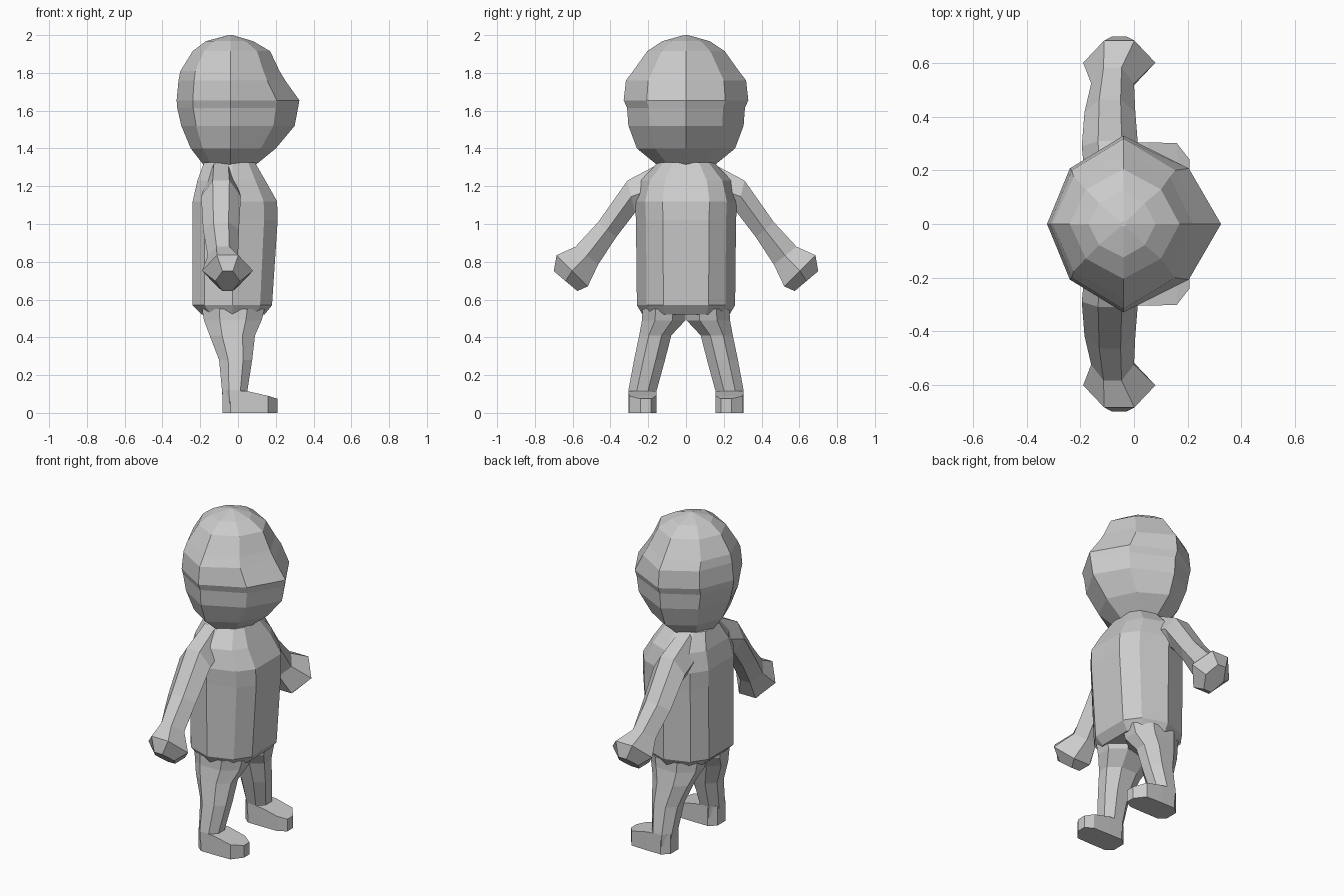
import bpy, bmesh

if "Cube" in bpy.data.objects:
    bpy.data.objects.remove(bpy.data.objects["Cube"])


def loft(name, rings, mirror=False):
    """Skin a list of closed rings, cap both ends, optionally mirror across y."""
    bm = bmesh.new()
    loops = [[bm.verts.new(p) for p in ring] for ring in rings]
    n = len(loops[0])
    for a, b in zip(loops, loops[1:]):
        for i in range(n):
            j = (i + 1) % n
            bm.faces.new((a[i], a[j], b[j], b[i]))
    bm.faces.new(loops[0])
    bm.faces.new(loops[-1])
    bmesh.ops.recalc_face_normals(bm, faces=bm.faces)
    mesh = bpy.data.meshes.new(name)
    bm.to_mesh(mesh)
    bm.free()
    obj = bpy.data.objects.new(name, mesh)
    bpy.context.collection.objects.link(obj)
    if mirror:
        mod = obj.modifiers.new("Mirror", 'MIRROR')
        mod.use_axis = (False, True, False)
        mod.use_clip = False
    return obj


def section(shape, z, front, back, half, mid, yc=0.0):
    """Place a unit outline at height z, with separate front and back depths."""
    return [(mid + u * (front - mid if u > 0 else mid - back), yc + v * half, z)
            for u, v in shape]


octagon = [(1, 0), (.67, .63), (0, 1), (-.7, .63), (-1, 0), (-.7, -.63), (0, -1), (.67, -.63)]
barrel = [(1, .46), (.7, .8), (0, 1), (-.7, .8), (-1, .46)]
barrel += [(u, -v) for u, v in reversed(barrel)]

# Head: pointed nose at the front, slight bulge at ear height
head = [(1.31, .09, -.18, .15), (1.40, .20, -.25, .26), (1.52, .30, -.30, .305),
        (1.615, .318, -.322, .312), (1.655, .325, -.325, .33), (1.76, .25, -.315, .318),
        (1.81, .22, -.305, .28), (1.915, .17, -.24, .205), (1.968, .08, -.17, .125),
        (2.0, -.03, -.05, .01)]
loft("head", [section(octagon, *r, -.04) for r in head])

# Torso
torso = [(.52, .14, -.19, .23), (.57, .18, -.24, .26), (1.02, .21, -.24, .265),
         (1.12, .207, -.24, .27), (1.23, .145, -.215, .24), (1.325, .09, -.18, .15)]
loft("torso", [section(barrel, *r, -.03) for r in torso])


# Arms with fists: each ring runs from an upper to a lower edge across the limb
def limb_ring(top, low, xc, w):
    mid = ((top[0] + low[0]) / 2, (top[1] + low[1]) / 2)
    pts = [(-.42, top), (.42, top), (1, mid), (.42, low), (-.42, low), (-1, mid)]
    return [(xc + k * w, y, z) for k, (y, z) in pts]


arm = [((.14, 1.32), (.14, 1.08), -.09, .09), ((.31, 1.23), (.27, 1.06), -.09, .105),
       ((.465, 1.01), (.37, .93), -.09, .095), ((.585, .88), (.465, .785), -.08, .08),
       ((.685, .835), (.52, .67), -.055, .135), ((.70, .75), (.575, .645), -.055, .065)]
loft("arm", [limb_ring(*r) for r in arm], mirror=True)

# Legs
leg = [(.55, .14, -.19, .115, .115), (.49, .125, -.18, .115, .118),
       (.41, .09, -.15, .085, .163), (.28, .075, -.10, .082, .193),
       (.12, .05, -.085, .075, .23), (.05, .05, -.08, .074, .23)]
wedge = [(1, .4), (.45, 1), (-.45, 1), (-1, .4), (-1, -.4), (-.45, -1), (.45, -1), (1, -.4)]
loft("leg", [section(wedge, z, f, b, h, (f + b) / 2, yc) for z, f, b, h, yc in leg], mirror=True)

# Feet: box rings from heel to toe
foot = [(-.082, .19, .27, .12), (-.04, .155, .305, .12), (.05, .155, .305, .115),
        (.16, .157, .302, .09), (.208, .185, .24, .075)]
loft("foot", [[(x, a, 0), (x, b, 0), (x, b, h), (x, a, h)] for x, a, b, h in foot], mirror=True)
